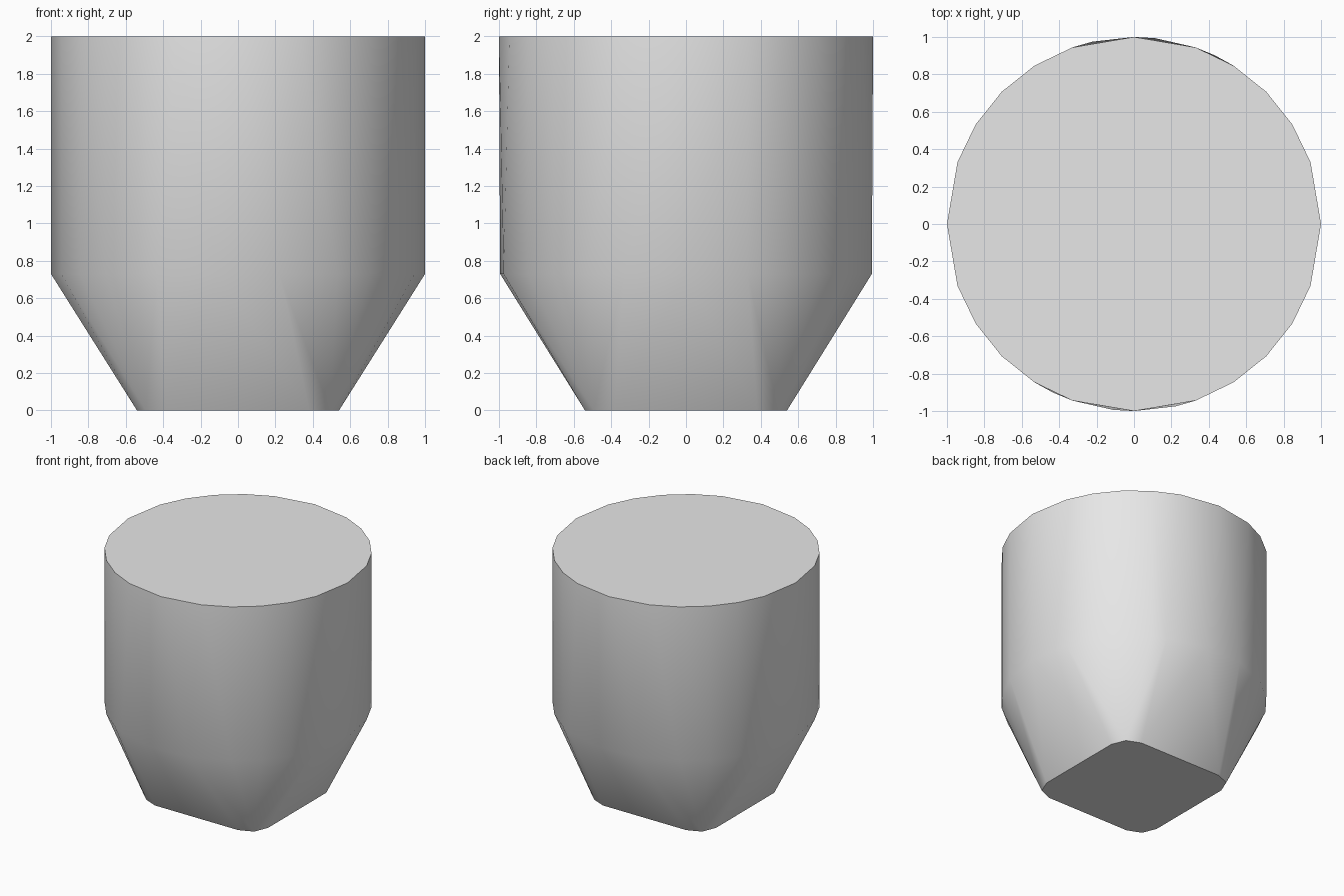
import bpy, bmesh
from math import radians, sin, cos, pi

cube = bpy.data.objects.get("Cube")
if cube:
    bpy.data.objects.remove(cube, do_unlink=True)

TOP, SHOULDER = 2.0, 0.73      # heights of the rim and the shoulder
HALF, CORNER = 0.54, 0.16      # square foot: half width and corner radius
STEP = 360 / 28                # spacing of the round outline, degrees


def ring(front_half_angles, z):
    """Half an outline, measured from the front, repeated by a half turn."""
    return [(s * sin(radians(a)), -s * cos(radians(a)), z)
            for s in (1, -1) for a in front_half_angles]


def rounded_square(half, radius, z, segments=2):
    points = []
    for quarter in range(4):
        for i in range(segments + 1):
            a = i * pi / 2 / segments
            x = half - radius + radius * cos(a)
            y = half - radius + radius * sin(a)
            for _ in range(quarter):
                x, y = -y, x
            points.append((x, y, z))
    return points


# Round outlines: the shoulder is slightly twisted against the rim at front and back
shared = [s * k * STEP for s in (-1, 1) for k in (2.5, 3.5, 4.5, 5.5)] + [90]
rim = ring(shared + [-1.5 * STEP, 0, 1.5 * STEP], TOP)
shoulder = ring(shared + [-2 * STEP, -0.5 * STEP, STEP], SHOULDER)
foot = rounded_square(HALF, CORNER, 0)

# Solid skin around the three outlines
bm = bmesh.new()
for p in rim + shoulder + foot:
    bm.verts.new(p)
bmesh.ops.convex_hull(bm, input=bm.verts)
bmesh.ops.dissolve_limit(bm, angle_limit=radians(0.05), verts=bm.verts, edges=bm.edges)
bmesh.ops.recalc_face_normals(bm, faces=bm.faces)
mesh = bpy.data.meshes.new("round_to_square_body")
bm.to_mesh(mesh)
bm.free()

body = bpy.data.objects.new("round_to_square_body", mesh)
bpy.context.collection.objects.link(body)

# Plain grey
grey = bpy.data.materials.new("light_grey")
grey.use_nodes = True
colour = (0.8, 0.8, 0.8, 1)
grey.diffuse_color = colour
grey.node_tree.nodes["Principled BSDF"].inputs["Base Color"].default_value = colour
mesh.materials.append(grey)

# Smooth sides with crisp rims and flat triangular facets
bpy.ops.object.select_all(action="DESELECT")
body.select_set(True)
bpy.context.view_layer.objects.active = body
bpy.ops.object.shade_smooth_by_angle(angle=radians(30))
